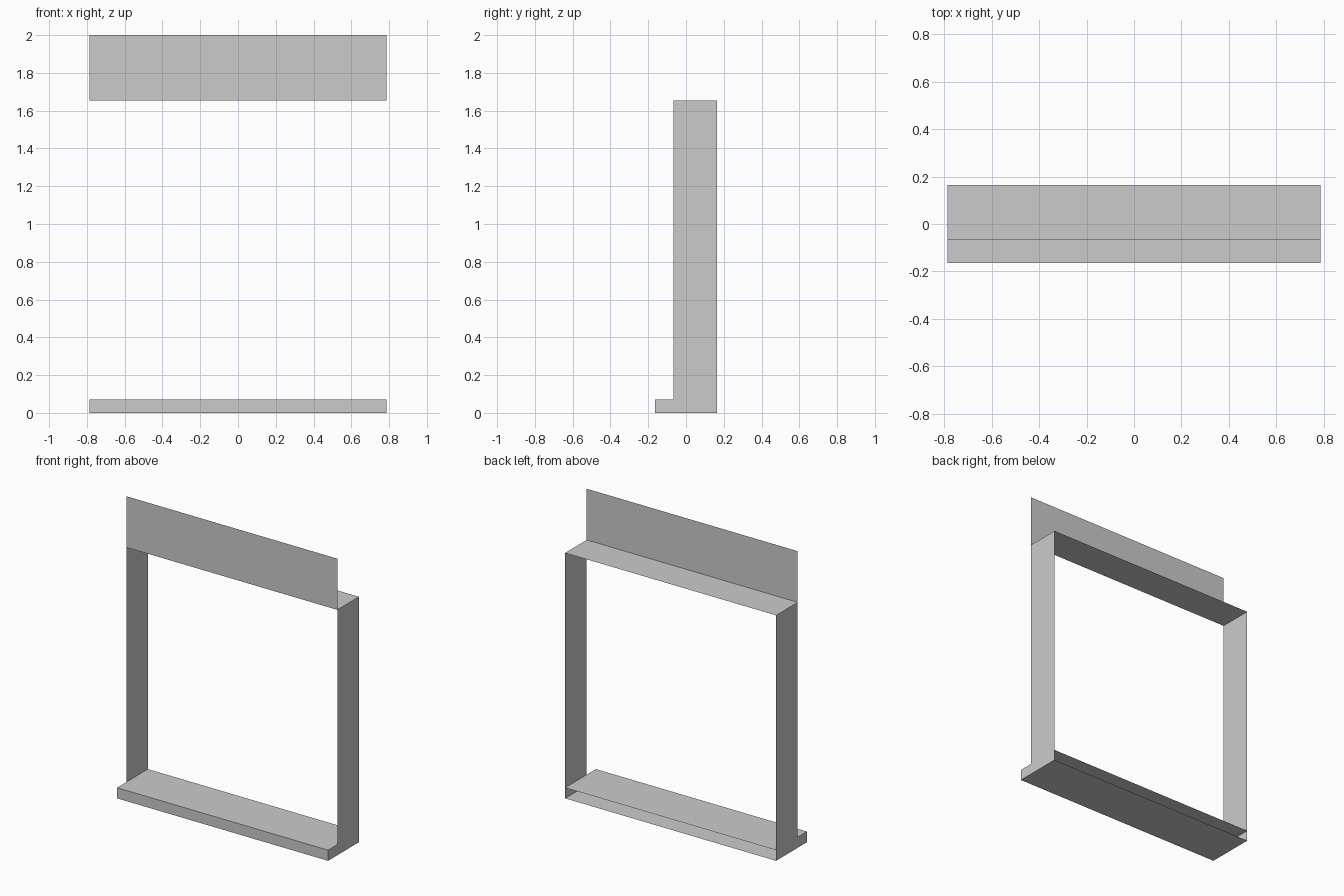
import bpy

cube = bpy.data.objects.get("Cube")
if cube:
    bpy.data.objects.remove(cube, do_unlink=True)

# Main dimensions of the sheet frame
HALF_W = 0.787
LIP_Y, FACE_Y, BACK_Y = -0.164, -0.066, 0.164
SILL_Z, HEAD_Z, TOP_Z = 0.072, 1.655, 2.0

grey = bpy.data.materials.new("plain_grey")
grey.use_nodes = True
colour = (0.6, 0.6, 0.6, 1)
grey.diffuse_color = colour
grey.node_tree.nodes["Principled BSDF"].inputs["Base Color"].default_value = colour


def add_part(name, verts, faces):
    mesh = bpy.data.meshes.new(name)
    mesh.from_pydata(verts, [], faces)
    mesh.materials.append(grey)
    obj = bpy.data.objects.new(name, mesh)
    bpy.context.collection.objects.link(obj)


def strip(name, profile):
    """Sweep an open (y, z) profile across the full width."""
    verts = [(x, y, z) for y, z in profile for x in (-HALF_W, HALF_W)]
    faces = [(2 * i, 2 * i + 1, 2 * i + 3, 2 * i + 2) for i in range(len(profile) - 1)]
    add_part(name, verts, faces)


# Sill: a folded sheet, open at the back
strip("sill", [(BACK_Y, 0), (LIP_Y, 0), (LIP_Y, SILL_Z), (BACK_Y, SILL_Z)])

# Head sheet with the upright front panel
strip("head_and_front_panel", [(BACK_Y, HEAD_Z), (FACE_Y, HEAD_Z), (FACE_Y, TOP_Z)])

# L-shaped side sheets that also close the sill ends
outline = [(LIP_Y, 0), (BACK_Y, 0), (BACK_Y, HEAD_Z),
           (FACE_Y, HEAD_Z), (FACE_Y, SILL_Z), (LIP_Y, SILL_Z)]
for name, side in (("left_jamb", 1), ("right_jamb", -1)):
    verts = [(side * HALF_W, y, z) for y, z in outline]
    add_part(name, verts, [tuple(range(len(outline)))[::side]])
